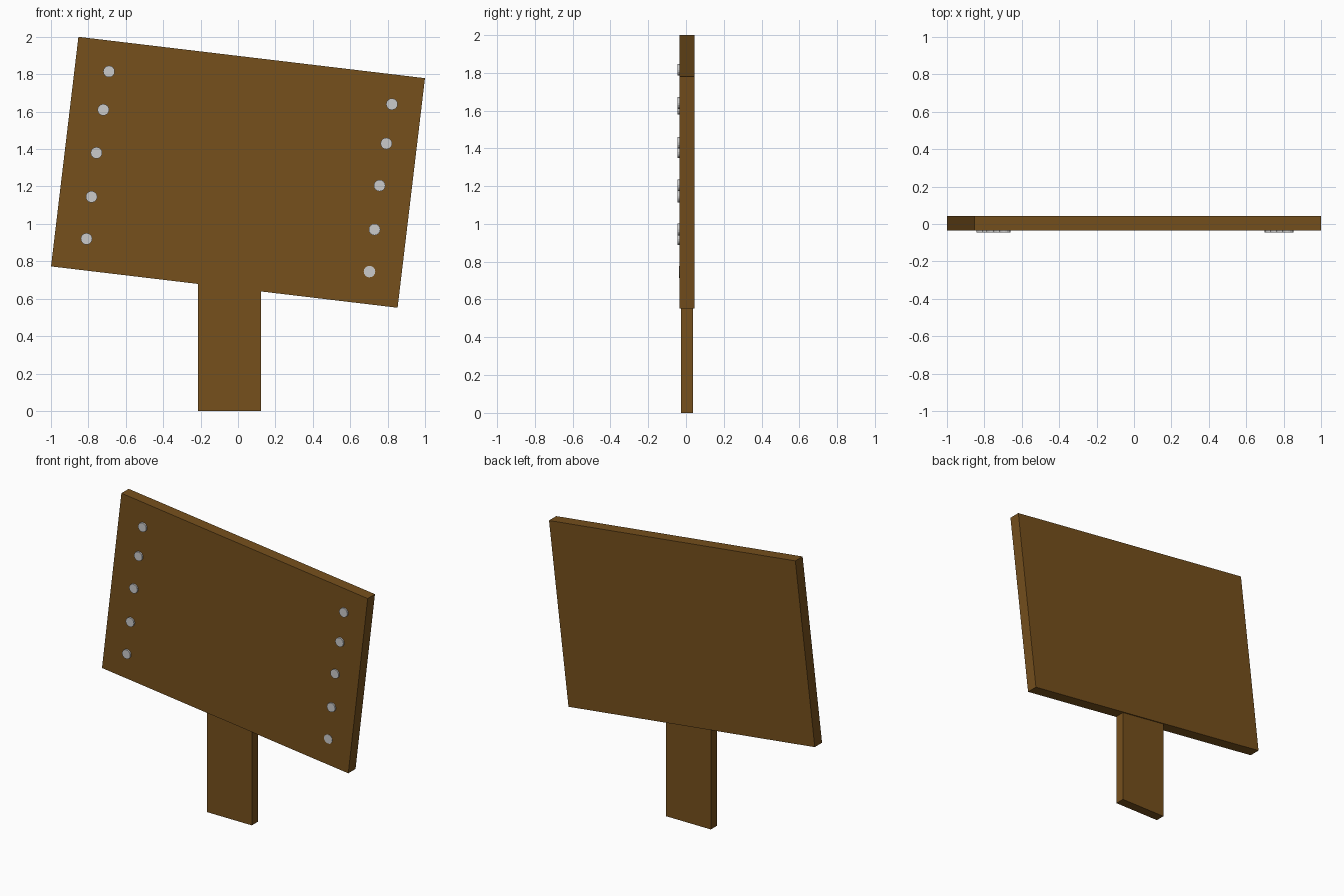
import bpy
from math import radians

if "Cube" in bpy.data.objects:
    bpy.data.objects.remove(bpy.data.objects["Cube"])

wood = bpy.data.materials.new("brown_wood")
wood.diffuse_color = (0.18, 0.08, 0.012, 1)
wood.use_nodes = True
wood.node_tree.nodes["Principled BSDF"].inputs["Base Color"].default_value = wood.diffuse_color


def box(name, center, size, tilt=0.0):
    bpy.ops.mesh.primitive_cube_add(size=1, location=center, rotation=(0, tilt, 0))
    ob = bpy.context.object
    ob.name = name
    ob.scale = size
    bpy.ops.object.transform_apply(location=False, rotation=False, scale=True)
    ob.data.materials.append(wood)
    return ob


def nail(name, x, z, front):
    back = -0.02
    bpy.ops.mesh.primitive_cylinder_add(
        vertices=16, radius=0.031, depth=back - front,
        location=(x, (front + back) / 2, z), rotation=(radians(90), 0, 0))
    bpy.context.object.name = name


# Tilted sign board
box("sign_board", (0, 0.005, 1.276), (1.866, 0.078, 1.236), radians(6.8))

# Upright post, slightly thinner than the board and ending inside it
box("post", (-0.045, 0.005, 0.375), (0.336, 0.064, 0.75))

# Nail heads down each side, unevenly placed
left = [(-0.69, 1.815), (-0.72, 1.61), (-0.757, 1.38), (-0.783, 1.145), (-0.81, 0.92)]
right = [(0.823, 1.64), (0.793, 1.43), (0.757, 1.205), (0.73, 0.97), (0.703, 0.745)]
for side, points in (("left", left), ("right", right)):
    for i, (x, z) in enumerate(points):
        # The lowest right nail is driven in almost flush
        flush = side == "right" and i == 4
        nail(f"nail_{side}_{i + 1}", x, z, -0.036 if flush else -0.045)
